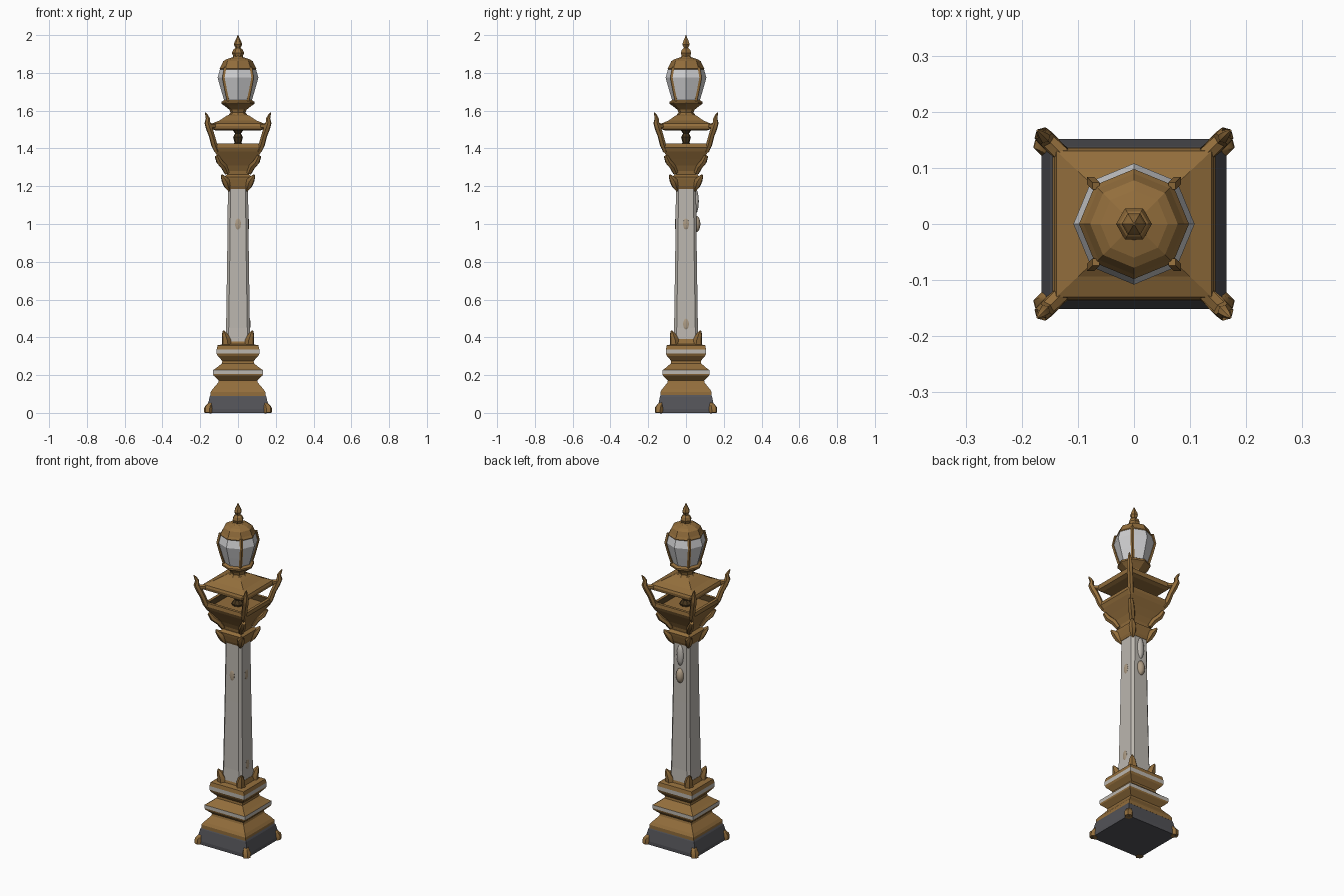
import bpy, bmesh, math
from mathutils import Vector

cube = bpy.data.objects.get("Cube")
if cube:
    bpy.data.objects.remove(cube, do_unlink=True)


def material(name, rgb):
    m = bpy.data.materials.new(name)
    m.use_nodes = True
    m.diffuse_color = (*rgb, 1)
    bsdf = m.node_tree.nodes["Principled BSDF"]
    bsdf.inputs["Base Color"].default_value = (*rgb, 1)
    bsdf.inputs["Roughness"].default_value = 0.8
    return m


GOLD = material("aged gold", (0.29, 0.155, 0.045))
STONE = material("pale stone", (0.50, 0.47, 0.43))
GLASS = material("milky glass", (0.62, 0.62, 0.63))
SLATE = material("dark slate", (0.085, 0.085, 0.095))
DARK = material("deep shadow bronze", (0.06, 0.035, 0.012))
TAN = material("faded tan", (0.42, 0.33, 0.23))
CORNERS = [(sx, sy) for sx in (-1, 1) for sy in (-1, 1)]


def finish(name, bm, mats, smooth=None):
    bmesh.ops.recalc_face_normals(bm, faces=bm.faces)
    me = bpy.data.meshes.new(name)
    bm.to_mesh(me)
    bm.free()
    for m in mats:
        me.materials.append(m)
    ob = bpy.data.objects.new(name, me)
    bpy.context.collection.objects.link(ob)
    if smooth:
        bpy.ops.object.select_all(action='DESELECT')
        ob.select_set(True)
        bpy.context.view_layer.objects.active = ob
        bpy.ops.object.shade_smooth_by_angle(angle=math.radians(smooth))
    return ob


def bridge(bm, rings):
    faces = []
    for a, b in zip(rings, rings[1:]):
        n = len(a)
        faces.append([bm.faces.new((a[i], a[(i + 1) % n], b[(i + 1) % n], b[i]))
                      for i in range(n)])
    bm.faces.new(rings[0][::-1])
    bm.faces.new(rings[-1])
    return faces


def loft(name, profile, sides=4, depth=1.0, mats=(GOLD,), bands=(), smooth=None):
    """Stack of polygon rings (half width, z); bands take the second material."""
    bm = bmesh.new()
    k, turn = (math.sqrt(2), math.pi / 4) if sides == 4 else (1, 0)
    rings = []
    for r, z in profile:
        rings.append([bm.verts.new((k * r * math.cos(turn + math.tau * i / sides),
                                    k * r * math.sin(turn + math.tau * i / sides) * depth, z))
                      for i in range(sides)])
    for i, strip in enumerate(bridge(bm, rings)):
        for f in strip:
            f.material_index = int(i in bands)
    return finish(name, bm, mats, smooth)


def horn(name, path, sx, sy, depth=1.0, sides=6, mat=GOLD, smooth=50):
    """Tapered tube in a diagonal plane; path holds (offset, z, radius)."""
    bm = bmesh.new()
    side = Vector((-sy, sx, 0)).normalized()
    pts = [Vector((sx * d, sy * d * depth, z)) for d, z, r in path]
    rings = []
    for i, p in enumerate(pts):
        t = (pts[min(i + 1, len(pts) - 1)] - pts[max(i - 1, 0)]).normalized()
        n = t.cross(side).normalized()
        b = t.cross(n)
        rings.append([bm.verts.new(p + path[i][2] * (n * math.cos(a) + b * math.sin(a)))
                      for a in (math.tau * j / sides for j in range(sides))])
    bridge(bm, rings)
    return finish(name, bm, [mat], smooth)


def blob(name, loc, size, mat, smooth=50):
    bm = bmesh.new()
    bmesh.ops.create_icosphere(bm, subdivisions=2, radius=1)
    for v in bm.verts:
        v.co = Vector([c * s for c, s in zip(v.co, size)]) + Vector(loc)
    return finish(name, bm, [mat], smooth)


# Plinth with corner feet
loft("plinth", [(.165, 0), (.165, .02), (.15, .085), (.145, .095)], depth=.92, mats=[SLATE])
for sx, sy in CORNERS:
    horn("plinth_foot", [(.158, 0, .022), (.156, .025, .024), (.145, .05, .014),
                         (.14, .06, .004)], sx, sy, .91)

# Stepped pedestal with pale bands
loft("pedestal", [(.145, .09), (.145, .11), (.135, .125), (.105, .16), (.102, .172),
                  (.13, .198), (.132, .206), (.132, .226), (.115, .238), (.085, .262),
                  (.083, .275), (.108, .302), (.113, .314), (.113, .336), (.108, .358),
                  (.075, .364), (.068, .39)],
     depth=.94, mats=[GOLD, STONE], bands=(6, 12))

# Tapered shaft with chamfered corners
shaft = loft("shaft", [(.068, .36), (.063, .45), (.057, .85), (.053, 1.22)], mats=[STONE])
bev = shaft.modifiers.new("chamfer", 'BEVEL')
bev.width = .014
bev.segments = 1
bev.limit_method = 'ANGLE'
bev.angle_limit = math.radians(60)

# Carved ornament and faded patches on the shaft
blob("back_ornament_upper", (0, .052, 1.12), (.022, .016, .065), STONE)
blob("back_ornament_lower", (0, .053, 1.0), (.024, .024, .045), TAN)
for x, y, z in ((0, -.0557, 1.0), (.0557, 0, 1.0), (.0627, 0, .47)):
    blob("shaft_patch", (x, y, z), (.003 if x else .016, .003 if y else .016, .03), TAN)

# Corner leaves around the foot and the head of the shaft
for sx, sy in CORNERS:
    horn("foot_leaf", [(.06, .355, .026), (.062, .385, .025), (.07, .415, .017),
                       (.077, .435, .004)], sx, sy)
    horn("head_leaf", [(.046, 1.175, .006), (.056, 1.2, .018), (.066, 1.23, .022),
                       (.08, 1.25, .012), (.085, 1.26, .004)], sx, sy)
    horn("capital_scroll", [(.058, 1.27, .014), (.075, 1.305, .018), (.098, 1.33, .018),
                            (.112, 1.36, .012)], sx, sy, .95)

# Capital: collar, flaring cup and hollow gallery
loft("collar", [(.055, 1.185), (.062, 1.2), (.072, 1.235), (.075, 1.25), (.058, 1.262)])
loft("cup", [(.055, 1.25), (.06, 1.28), (.075, 1.31), (.098, 1.345), (.125, 1.385),
             (.135, 1.405), (.132, 1.425), (.115, 1.425), (.105, 1.4)],
     depth=.95, mats=[GOLD, DARK], bands=(7,))
loft("gallery_spindle", [(.03, 1.39), (.035, 1.41), (.018, 1.43), (.026, 1.46),
                         (.016, 1.48), (.035, 1.505)], sides=8, mats=[DARK])

# Upswept corner arms carrying the canopy
for sx, sy in CORNERS:
    horn("corner_arm", [(.112, 1.385, .014), (.126, 1.42, .017), (.138, 1.465, .016),
                        (.152, 1.505, .018), (.162, 1.535, .016), (.16, 1.56, .011),
                        (.167, 1.578, .007), (.172, 1.59, .002)], sx, sy, .97)
    horn("canopy_strut", [(.105, 1.52, .016), (.13, 1.518, .015), (.155, 1.52, .014)],
         sx, sy, .97)

# Canopy
loft("canopy", [(.118, 1.495), (.14, 1.503), (.143, 1.52), (.138, 1.532), (.10, 1.547),
                (.06, 1.573), (.04, 1.582)], depth=.94)

# Lantern: saucer, bulging glass, ribs, roof and finial
loft("lantern_saucer", [(.055, 1.57), (.04, 1.59), (.045, 1.605), (.075, 1.628),
                        (.088, 1.637), (.088, 1.647), (.07, 1.658)], sides=8)
loft("lantern_glass", [(.072, 1.65), (.09, 1.71), (.108, 1.775), (.092, 1.83)],
     sides=8, mats=[GLASS])
for sx, sy in CORNERS:
    horn("lantern_rib", [(.052, 1.65, .009), (.065, 1.71, .009), (.077, 1.775, .009),
                         (.068, 1.83, .009)], sx, sy, sides=4, smooth=None)
loft("lantern_roof", [(.088, 1.805), (.098, 1.822), (.09, 1.835), (.078, 1.862),
                      (.06, 1.873), (.03, 1.882), (.022, 1.89)], sides=8)
loft("finial", [(.022, 1.88), (.032, 1.905), (.026, 1.922), (.013, 1.932), (.022, 1.95),
                (.018, 1.965), (.008, 1.985), (.002, 2.0)], sides=6)
